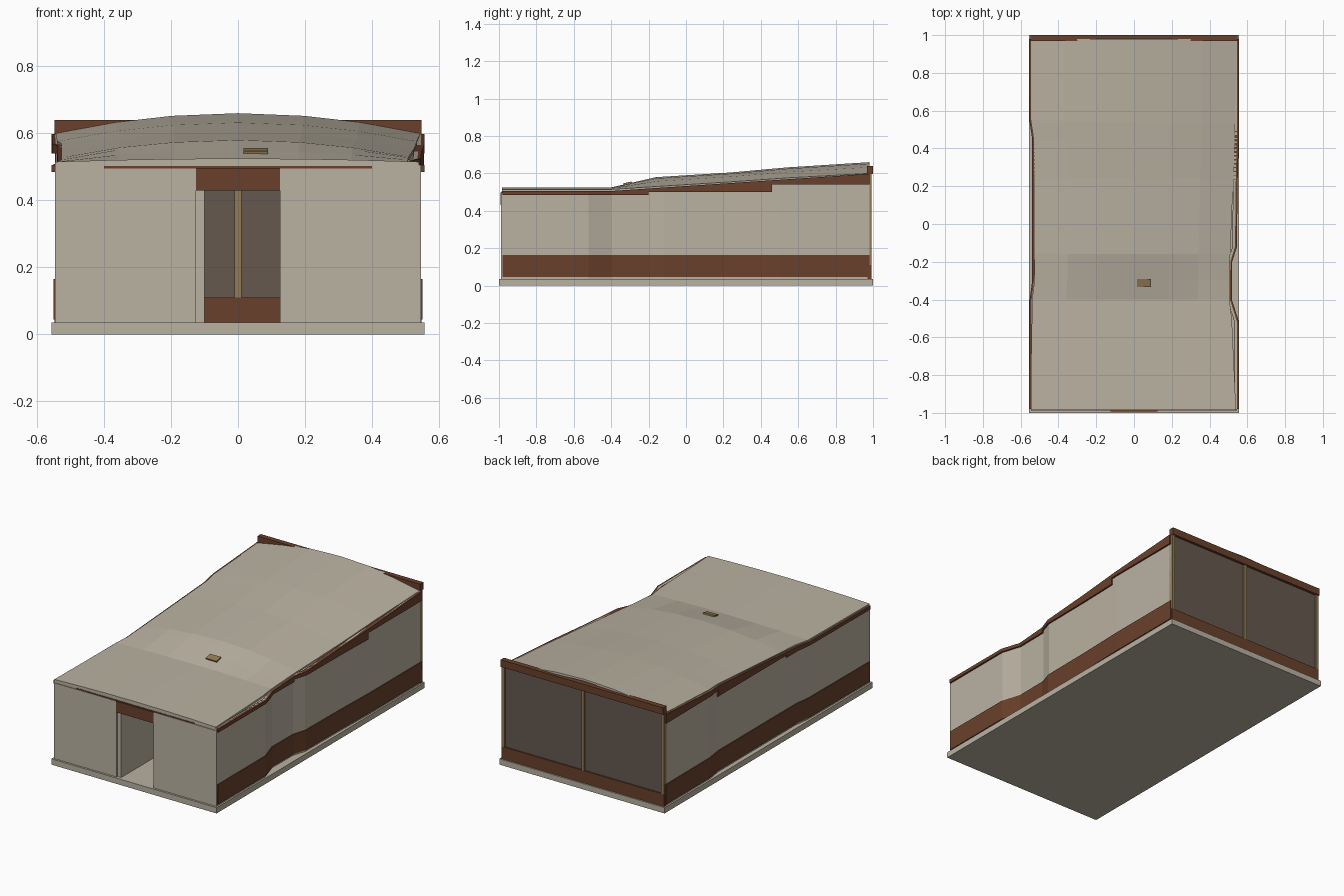
import bpy, bmesh, math

if "Cube" in bpy.data.objects:
    bpy.data.objects.remove(bpy.data.objects["Cube"])


def mat(name, rgb):
    m = bpy.data.materials.new(name)
    lin = [((c / 255 + 0.055) / 1.055) ** 2.4 for c in rgb]
    m.diffuse_color = (*lin, 1)
    m.use_nodes = True
    m.node_tree.nodes["Principled BSDF"].inputs["Base Color"].default_value = m.diffuse_color
    return m


BEIGE = mat("beige_plaster", (186, 178, 162))
BROWN = mat("rust_brown", (106, 64, 43))
GLASS = mat("dark_glass", (101, 88, 79))
TAN = mat("tan_frame", (146, 123, 83))


def finish(name, bm, m):
    bmesh.ops.recalc_face_normals(bm, faces=bm.faces)
    me = bpy.data.meshes.new(name)
    bm.to_mesh(me)
    bm.free()
    me.materials.append(m)
    ob = bpy.data.objects.new(name, me)
    bpy.context.collection.objects.link(ob)
    return ob


def box(name, x0, x1, y0, y1, z0, z1, m):
    bm = bmesh.new()
    bmesh.ops.create_cube(bm, size=1)
    for v in bm.verts:
        v.co = ((x0 + x1) / 2 + v.co.x * (x1 - x0),
                (y0 + y1) / 2 + v.co.y * (y1 - y0),
                (z0 + z1) / 2 + v.co.z * (z1 - z0))
    return finish(name, bm, m)


def lerp(pts, y, k=1):
    """Piecewise linear lookup of column k along y."""
    if y <= pts[0][0]:
        return pts[0][k]
    for a, b in zip(pts, pts[1:]):
        if y <= b[0]:
            return a[k] + (b[k] - a[k]) * (y - a[0]) / (b[0] - a[0])
    return pts[-1][k]


# Plan outlines (y, x) of the side walls and height (y, z) of the wall tops
RIGHT = [(-0.985, 0.546), (-0.52, 0.546), (-0.4, 0.508), (-0.2, 0.51),
         (-0.12, 0.535), (0.2, 0.538), (0.5, 0.546), (0.98, 0.546)]
LEFT = [(-0.985, -0.546), (-0.4, -0.542), (-0.3, -0.529), (0.45, -0.529),
        (0.55, -0.544), (0.98, -0.546)]
TOP = [(-0.985, 0.506), (-0.4, 0.506), (0.98, 0.598)]


def ribbon(name, path, a, b, z0, z1, inner, outer, m):
    """Upright strip following a wall outline from y=a to y=b; z1 None = wall top."""
    s = 1 if path is RIGHT else -1
    ys = sorted({a, b} | {p[0] for p in path + TOP if a < p[0] < b})
    bm = bmesh.new()
    prev = None
    for y in ys:
        x, t = lerp(path, y), (lerp(TOP, y) if z1 is None else z1)
        ring = [bm.verts.new(c) for c in ((x + s * inner, y, z0), (x + s * outer, y, z0),
                                          (x + s * outer, y, t), (x + s * inner, y, t))]
        if prev:
            for i in range(4):
                j = (i + 1) % 4
                bm.faces.new((prev[i], prev[j], ring[j], ring[i]))
        else:
            bm.faces.new(ring)
        prev = ring
    bm.faces.new(prev)
    return finish(name, bm, m)


# Floor slab
box("floor_slab", -0.556, 0.556, -1, 1, 0, 0.035, BEIGE)

# Side walls with brown plinth and stepped brown top trim
for side, path in (("right", RIGHT), ("left", LEFT)):
    ribbon(side + "_wall", path, -0.985, 0.98, 0.035, None, -0.012, 0, BEIGE)
    ribbon(side + "_plinth", path, -0.98, 0.98, 0.045, 0.165, -0.002, 0.005, BROWN)
    for i, (a, b, z) in enumerate([(-0.98, -0.2, 0.485), (-0.2, 0.46, 0.5), (0.46, 0.98, 0.54)]):
        ribbon(f"{side}_top_trim_{i}", path, a, b, z, None, -0.014, 0.01, BROWN)

# Front wall, doorway, lintel and the partition beside the entrance
for side, x0, x1 in (("left", -0.546, -0.125), ("right", 0.125, 0.546)):
    box("front_wall_" + side, x0, x1, -0.988, -0.97, 0.035, 0.495, BEIGE)
box("door_lintel", -0.125, 0.125, -0.992, -0.97, 0.43, 0.497, BROWN)
box("entrance_partition", -0.125, -0.1, -0.98, -0.52, 0.035, 0.49, BEIGE)
box("front_eave_strip", -0.4, 0.4, -0.986, -0.97, 0.495, 0.502, BROWN)
box("front_eave", -0.54, 0.54, -0.984, -0.965, 0.495, 0.513, BEIGE)

# Glazed back with brown sill, head beam and tan posts
box("back_glass", -0.54, 0.54, 0.975, 0.984, 0.1, 0.6, GLASS)
box("back_sill", -0.547, 0.547, 0.97, 0.992, 0.035, 0.11, BROWN)
box("back_beam", -0.547, 0.547, 0.968, 1.0, 0.597, 0.64, BROWN)
for i, x in enumerate((-0.536, 0, 0.536)):
    box(f"back_post_{i}", x - 0.01, x + 0.01, 0.968, 0.992, 0.11, 0.6, TAN)

# Roof shell: rows of (y, crown z, edge z), arched across
ROWS = [(-0.985, 0.525, 0.515), (-0.4, 0.525, 0.515), (-0.16, 0.58, 0.53),
        (0.24, 0.605, 0.555), (0.54, 0.632, 0.576), (0.98, 0.66, 0.6)]
EDGE_R = [(-0.985, 0.54), (-0.5, 0.518), (-0.4, 0.505), (-0.2, 0.508), (0.3, 0.528), (0.98, 0.544)]
EDGE_L = [(-0.985, -0.546), (-0.4, -0.54), (-0.3, -0.527), (0.45, -0.527), (0.55, -0.54), (0.98, -0.544)]
bm = bmesh.new()
prev = None
for y in sorted({p[0] for p in ROWS + EDGE_R + EDGE_L}):
    c, e = lerp(ROWS, y, 1), lerp(ROWS, y, 2)
    row = []
    for u in (-1, -0.67, -0.36, 0, 0.36, 0.67, 1):
        w = lerp(EDGE_R, y) if u > 0 else -lerp(EDGE_L, y)
        row.append(bm.verts.new((u * w, y, e + (c - e) * (1 - u * u))))
    if prev:
        for i in range(6):
            bm.faces.new((prev[i], prev[i + 1], row[i + 1], row[i]))
    prev = row
roof = finish("roof", bm, BEIGE)
if roof.data.polygons[0].normal.z < 0:
    roof.data.flip_normals()
sol = roof.modifiers.new("thickness", "SOLIDIFY")
sol.thickness = 0.012
sol.offset = -1

# Small tilted roof hatch
hatch = box("roof_hatch", -0.036, 0.036, -0.022, 0.022, -0.004, 0.006, TAN)
hatch.location = (0.053, -0.312, 0.546)
hatch.rotation_euler.x = math.atan2(0.055, 0.24)
